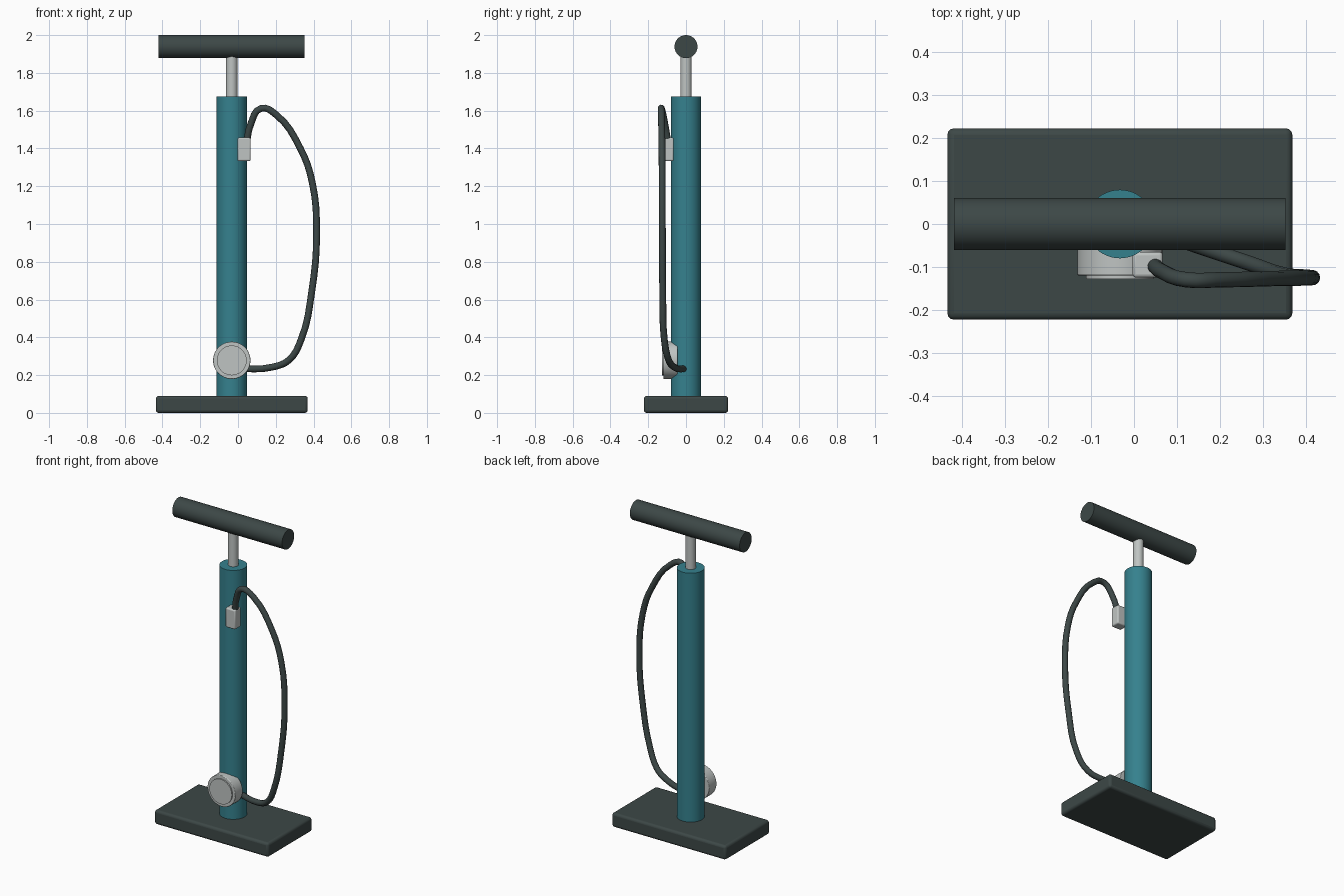
import bpy
import math
from mathutils import Vector

if "Cube" in bpy.data.objects:
    bpy.data.objects.remove(bpy.data.objects["Cube"], do_unlink=True)


def material(name, rgb):
    mat = bpy.data.materials.new(name)
    mat.use_nodes = True
    mat.diffuse_color = (*rgb, 1)
    mat.node_tree.nodes["Principled BSDF"].inputs["Base Color"].default_value = (*rgb, 1)
    return mat


TEAL = material("teal paint", (0.036, 0.22, 0.27))
DARK = material("dark rubber", (0.046, 0.064, 0.062))
GREY = material("light grey", (0.52, 0.55, 0.54))

AXIS_X = -0.033  # centre line of the barrel


def finish(obj, name, mat, bevel=0):
    obj.name = name
    obj.data.materials.append(mat)
    if bevel:
        mod = obj.modifiers.new("soft edges", "BEVEL")
        mod.width = bevel
        mod.segments = 3
    bpy.ops.object.shade_smooth_by_angle(angle=math.radians(35))
    return obj


def rod(name, start, end, radius, mat, bevel=0):
    a, b = Vector(start), Vector(end)
    bpy.ops.mesh.primitive_cylinder_add(
        vertices=48, radius=radius, depth=(b - a).length, location=(a + b) / 2,
        rotation=(b - a).to_track_quat("Z", "Y").to_euler())
    return finish(bpy.context.object, name, mat, bevel)


def box(name, low, high, mat, bevel):
    a, b = Vector(low), Vector(high)
    bpy.ops.mesh.primitive_cube_add(size=1, location=(a + b) / 2)
    obj = bpy.context.object
    obj.scale = b - a
    bpy.ops.object.transform_apply(location=False, rotation=False, scale=True)
    return finish(obj, name, mat, bevel)


# Foot plate, barrel, plunger and handle
box("base_plate", (-0.435, -0.223, 0), (0.369, 0.223, 0.09), DARK, 0.015)
rod("barrel", (AXIS_X, 0, 0.08), (AXIS_X, 0, 1.675), 0.08, TEAL)
rod("plunger_rod", (AXIS_X, 0, 1.6), (AXIS_X, 0, 1.93), 0.03, GREY)
rod("handle", (-0.42, 0, 1.939), (0.353, 0, 1.939), 0.061, DARK)

# Pressure gauge with a raised dial
rod("gauge_body", (AXIS_X, -0.045, 0.278), (AXIS_X, -0.12, 0.278), 0.099, GREY, 0.004)
rod("gauge_dial", (AXIS_X, -0.11, 0.278), (AXIS_X, -0.128, 0.278), 0.079, GREY)

# Valve head clipped to the barrel
box("valve_head", (-0.003, -0.125, 1.333), (0.067, -0.065, 1.457), GREY, 0.008)

# Hose looping from the valve head down to the barrel foot
path = [(0.045, -0.095, 1.43), (0.068, -0.112, 1.53), (0.122, -0.13, 1.612),
        (0.2, -0.13, 1.58), (0.33, -0.127, 1.4), (0.393, -0.126, 1.22),
        (0.416, -0.125, 0.95), (0.39, -0.123, 0.64), (0.335, -0.115, 0.39),
        (0.27, -0.092, 0.28), (0.18, -0.062, 0.242), (0.0, 0, 0.232)]
curve = bpy.data.curves.new("hose", "CURVE")
curve.dimensions = "3D"
curve.bevel_depth = 0.018
curve.bevel_resolution = 4
curve.resolution_u = 4
curve.use_fill_caps = True
spline = curve.splines.new("BEZIER")
spline.bezier_points.add(len(path) - 1)
for point, co in zip(spline.bezier_points, path):
    point.co = co
    point.handle_left_type = point.handle_right_type = "AUTO"
curve.materials.append(DARK)
hose = bpy.data.objects.new("hose", curve)
bpy.context.collection.objects.link(hose)
